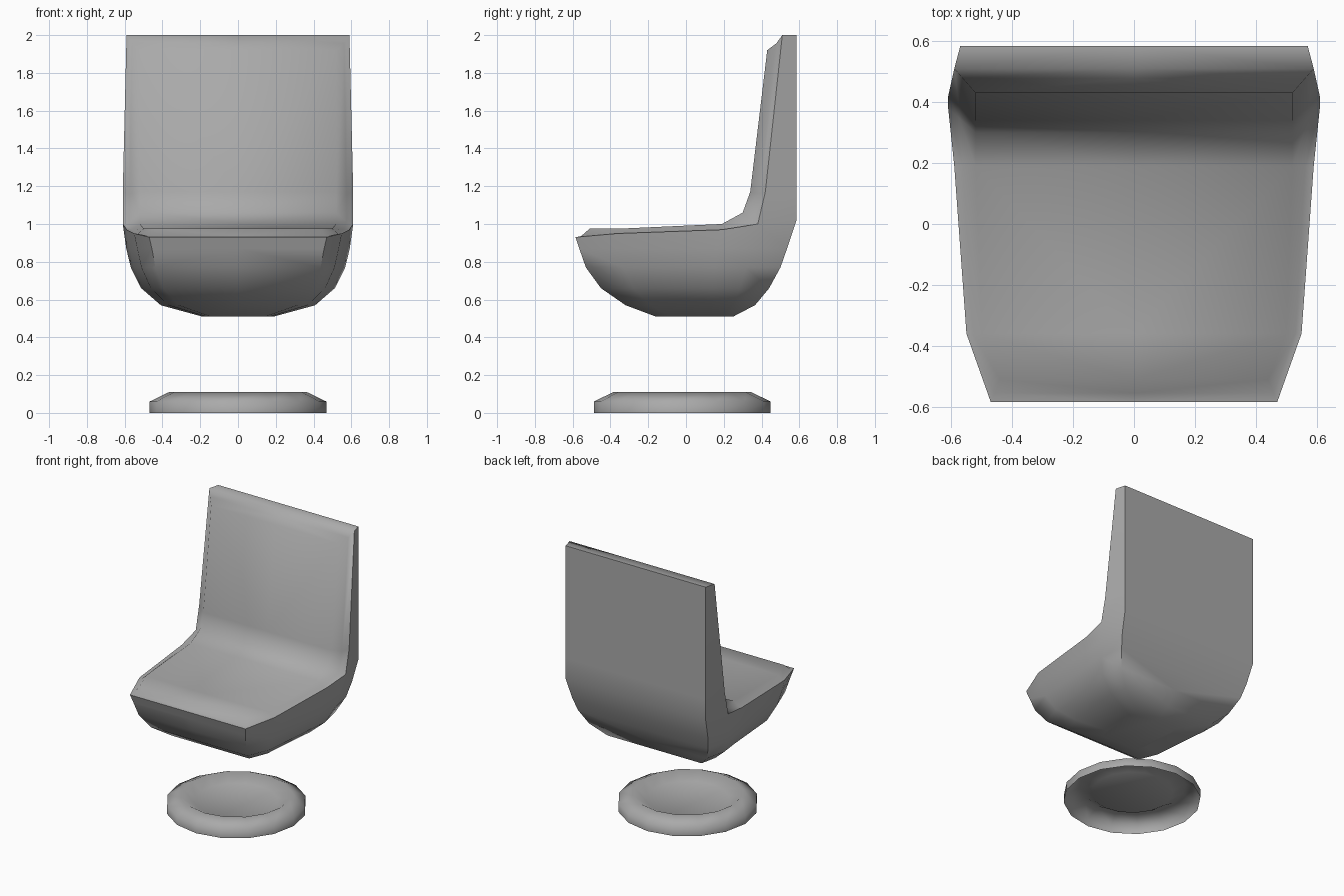
import bpy, bmesh, math
from mathutils import Vector

cube = bpy.data.objects.get("Cube")
if cube:
    bpy.data.objects.remove(cube, do_unlink=True)

grey = bpy.data.materials.new("plain grey")
grey.use_nodes = True
grey.diffuse_color = (0.4, 0.4, 0.4, 1)
grey.node_tree.nodes["Principled BSDF"].inputs["Base Color"].default_value = grey.diffuse_color


def center(point):
    """Same point moved onto the symmetry plane."""
    return Vector((0, point.y, point.z))


def strip(bm, row_a, row_b):
    """Join two rows of points with quads."""
    for i in range(len(row_a) - 1):
        corners = [row_a[i], row_a[i + 1], row_b[i + 1], row_b[i]]
        points = []
        for corner in corners:
            if corner not in points:
                points.append(corner)
        if len(points) > 2:
            bm.faces.new([bm.verts.new(p) for p in points])


def finish(bm, name, angle):
    """Weld, orient, shade and colour a part."""
    bmesh.ops.remove_doubles(bm, verts=bm.verts[:], dist=0.001)
    bmesh.ops.recalc_face_normals(bm, faces=bm.faces[:])
    mesh = bpy.data.meshes.new(name)
    bm.to_mesh(mesh)
    bm.free()
    obj = bpy.data.objects.new(name, mesh)
    bpy.context.collection.objects.link(obj)
    mesh.materials.append(grey)
    bpy.ops.object.select_all(action='DESELECT')
    obj.select_set(True)
    bpy.context.view_layer.objects.active = obj
    bpy.ops.object.shade_smooth_by_angle(angle=math.radians(angle))
    return obj


# Seat shell, left half: cushion edge and outer rail from front lip to back top
cushion = [Vector(p) for p in ((.44, -.51, .975), (.5, -.36, .975), (.52, .19, 1),
                               (.52, .3, 1.06), (.52, .34, 1.17), (.52, .43, 1.92))]
rail = [Vector(p) for p in ((.47, -.585, .93), (.55, -.36, .95), (.59, .19, .97),
                            (.61, .38, 1), (.61, .42, 1.17), (.59, .51, 2))]
groove = [a.lerp(b, .6) - Vector((0, 0, .012)) for a, b in zip(cushion, rail)]
spine = [Vector((.57, .585, z)) for z in (1.02, 1.17, 2)]

shell = bmesh.new()
strip(shell, [center(p) for p in cushion], cushion)
strip(shell, cushion, groove)
strip(shell, groove, rail)

# Front lip, top edge and rear panel
for end in (0, -1):
    lip = [cushion[end], groove[end], rail[end]]
    strip(shell, lip, [center(p) for p in lip])
strip(shell, rail[3:], spine)
strip(shell, spine, [center(p) for p in spine])
strip(shell, [rail[-1], spine[-1]], [center(rail[-1]), center(spine[-1])])

# Bowl: the rim shrinks level by level (height, width scale, front y, back y)
rim = rail[:4] + [spine[0]]
ring = [center(rim[0])] + rim + [center(rim[-1])]
upper = ring
for z, scale, front, back in ((.87, .97, -.565, .535), (.77, .93, -.53, .5),
                              (.66, .84, -.45, .44), (.57, .67, -.32, .365),
                              (.51, .31, -.16, .25)):
    lower = []
    for p in ring:
        t = (p.y - ring[0].y) / (ring[-1].y - ring[0].y)
        lower.append(Vector((p.x * scale, front + t * (back - front), z)))
    strip(shell, upper, lower)
    upper = lower
shell.faces.new([shell.verts.new(p) for p in upper])

# Mirror to the right half
bmesh.ops.remove_doubles(shell, verts=shell.verts[:], dist=0.001)
bmesh.ops.mirror(shell, geom=shell.verts[:] + shell.edges[:] + shell.faces[:],
                 axis='X', merge_dist=0.001)
finish(shell, "seat_shell", 60)

# Floor base: open turned dish with a sunken middle disc
base = bmesh.new()
SIDES = 16
rings = []
for radius, z in ((.468, 0), (.468, .06), (.365, .11), (.28, .06)):
    turn = [i * math.tau / SIDES for i in range(SIDES + 1)]
    rings.append([Vector((radius * math.cos(a), radius * math.sin(a) - .02, z)) for a in turn])
for outer, inner in zip(rings, rings[1:]):
    strip(base, outer, inner)
base.faces.new([base.verts.new(p) for p in rings[-1][:-1]])
finish(base, "floor_base", 70)
